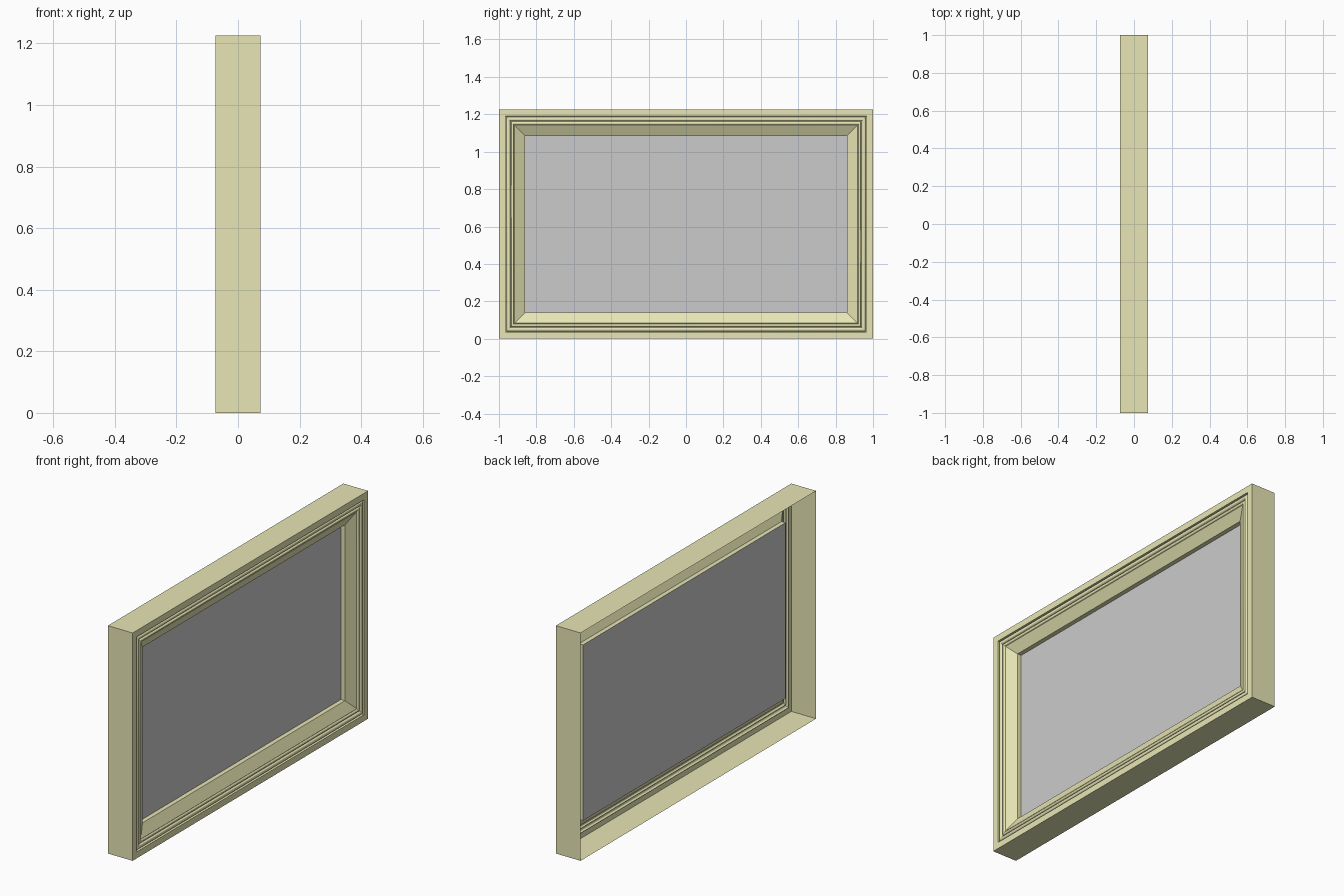
import bpy, bmesh, math

if "Cube" in bpy.data.objects:
    bpy.data.objects.remove(bpy.data.objects["Cube"])

W, H, D = 1.0, 1.225, 0.0735   # half width, height, half depth


def bead(start, end, base, height, n=8):
    """Half-round moulding as (inset, x) points."""
    mid, r = (start + end) / 2, (end - start) / 2
    return [(mid - r * math.cos(math.pi * i / n),
             base + height * math.sin(math.pi * i / n)) for i in range(n + 1)]


def make_object(name, bm):
    mesh = bpy.data.meshes.new(name)
    bm.to_mesh(mesh)
    bm.free()
    obj = bpy.data.objects.new(name, mesh)
    bpy.context.collection.objects.link(obj)
    return obj


def ring(bm, inset, x):
    y, lo, hi = W - inset, inset, H - inset
    return [bm.verts.new((x, a, b)) for a, b in ((-y, lo), (y, lo), (y, hi), (-y, hi))]


# Frame: open-backed moulding profile carried round the rectangle
profile = [(0, -D), (0, D), (0.035, D), (0.036, 0.062)]
profile += bead(0.039, 0.061, 0.062, 0.011)
profile += bead(0.064, 0.080, 0.062, 0.008)
profile += [(0.083, 0.064), (0.14, 0.034), (0.14, 0.010)]

bm = bmesh.new()
rings = [ring(bm, *p) for p in profile]
for a, b in zip(rings, rings[1:]):
    for i in range(4):
        j = (i + 1) % 4
        bm.faces.new((a[i], a[j], b[j], b[i]))
frame = make_object("picture_frame", bm)

paint = bpy.data.materials.new("pale_gold")
paint.diffuse_color = (0.80, 0.79, 0.46, 1)
paint.use_nodes = True
paint.node_tree.nodes["Principled BSDF"].inputs["Base Color"].default_value = paint.diffuse_color
frame.data.materials.append(paint)

bpy.context.view_layer.objects.active = frame
frame.select_set(True)
bpy.ops.object.shade_smooth_by_angle(angle=math.radians(35))

# Picture panel: flat sheet at the back of the inner lip
bm = bmesh.new()
bm.faces.new(ring(bm, 0.14, 0.010))
make_object("picture_panel", bm)
